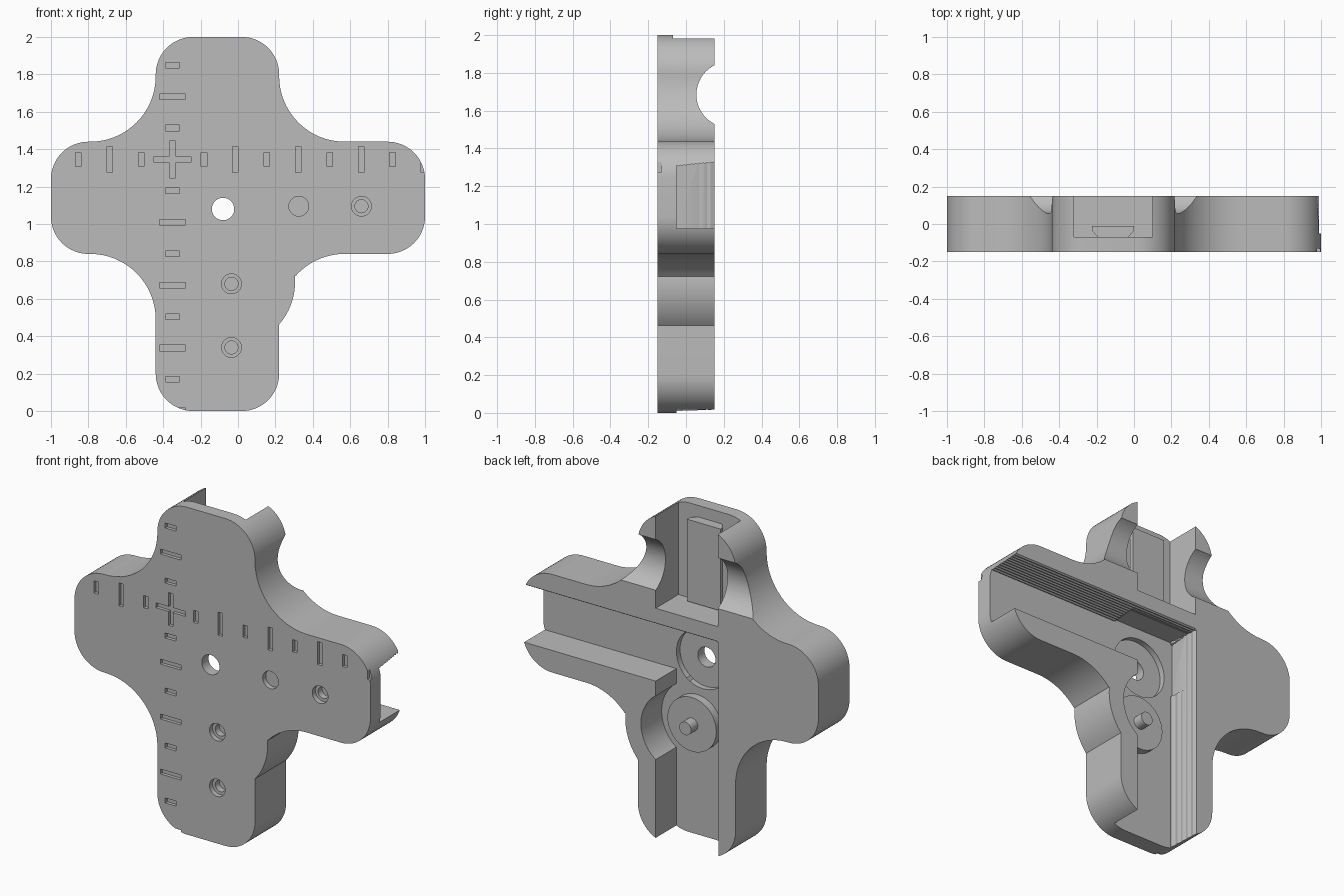
import bpy, bmesh, math

if "Cube" in bpy.data.objects:
    bpy.data.objects.remove(bpy.data.objects["Cube"])

grey = bpy.data.materials.new("plain grey")
grey.use_nodes = True
colour = (0.5, 0.5, 0.5, 1)
grey.diffuse_color = colour
grey.node_tree.nodes["Principled BSDF"].inputs["Base Color"].default_value = colour

FRONT, BACK, FLOOR = -0.15, 0.15, -0.05
PLACE = {"x": lambda a, b, t: (t, a, b),
         "y": lambda a, b, t: (a, t, b),
         "z": lambda a, b, t: (a, b, t)}


def prisms(name, profiles, axis, lo, hi):
    """One object holding each profile extruded along an axis."""
    bm = bmesh.new()
    for prof in profiles:
        ends = [[bm.verts.new(PLACE[axis](a, b, t)) for a, b in prof] for t in (lo, hi)]
        bm.faces.new(ends[0])
        bm.faces.new(ends[1][::-1])
        n = len(prof)
        for i in range(n):
            j = (i + 1) % n
            bm.faces.new((ends[0][i], ends[1][i], ends[1][j], ends[0][j]))
    bmesh.ops.recalc_face_normals(bm, faces=bm.faces)
    mesh = bpy.data.meshes.new(name)
    bm.to_mesh(mesh)
    bm.free()
    mesh.materials.append(grey)
    ob = bpy.data.objects.new(name, mesh)
    bpy.context.scene.collection.objects.link(ob)
    return ob


def arc(cx, cz, r, a0, a1, n=16):
    angles = [math.radians(a0 + (a1 - a0) * i / n) for i in range(n + 1)]
    return [(cx + r * math.cos(a), cz + r * math.sin(a)) for a in angles]


def circle(cx, cz, r, n=48):
    return arc(cx, cz, r, 0, 360, n)[:-1]


def rect(cx, cz, w, h):
    return [(cx - w, cz - h), (cx + w, cz - h), (cx + w, cz + h), (cx - w, cz + h)]


def activate(ob):
    bpy.ops.object.select_all(action="DESELECT")
    ob.select_set(True)
    bpy.context.view_layer.objects.active = ob


def cut(target, cutter):
    cutter.hide_render = True
    mod = target.modifiers.new("cut", "BOOLEAN")
    mod.operation, mod.solver, mod.object = "DIFFERENCE", "EXACT", cutter
    activate(target)
    bpy.ops.object.modifier_apply(modifier=mod.name)
    bpy.data.objects.remove(cutter)


# Cross-shaped body, with a round bulge beside the wheel
L, R, LOW, HIGH = -0.44, 0.22, 0.84, 1.44
c, f = 0.2, 0.35
wheel = (-0.04, 0.69)
outline = (arc(L + c, c, c, 180, 270) + arc(R - c, c, c, 270, 360)
           + arc(*wheel, 0.345, -41, 6)
           + arc(R + f, LOW - f, f, 138.5, 90)
           + arc(1 - c, LOW + c, c, 270, 360) + arc(1 - c, HIGH - c, c, 0, 90)
           + arc(R + f, HIGH + f, f, 270, 180)
           + arc(R - c, 2 - c, c, 0, 90) + arc(L + c, 2 - c, c, 90, 180)
           + arc(L - f, HIGH + f, f, 360, 270)
           + arc(-1 + c, HIGH - c, c, 90, 180) + arc(-1 + c, LOW + c, c, 180, 270)
           + arc(L - f, LOW - f, f, 90, 0))
body = prisms("cross_body", [outline], "y", FRONT, BACK)


# Channels in the back, each with one sloping ribbed wall
def ribs(n):
    pts = []
    for i in range(2 * n + 1):
        t = i / (2 * n)
        pts.append((BACK + (FLOOR - BACK) * t, 0.02 * (1 - t) - 0.006 * (i % 2)))
    return pts


side = [(FLOOR, 0.975), (0.2, 0.975), (0.2, 1.33)] + [(y, 1.31 + d) for y, d in ribs(10)]
cut(body, prisms("side_channel_cutter", [side], "x", -0.315, 1.1))
lower = [(0.1, FLOOR), (0.1, 0.2), (-0.325, 0.2)] + [(-0.305 - d, y) for y, d in ribs(5)]
cut(body, prisms("lower_channel_cutter", [lower], "z", -0.1, 1.322))

# Upper pocket and the round notch across its walls
cut(body, prisms("pocket_cutter", [rect(-0.11, 1.81, 0.21, 0.39)], "y", -0.07, 0.2))
cut(body, prisms("notch_cutter", [circle(0.229, 1.685, 0.174)], "x", -0.9, 0.7))

# Wheel well, recess around the through hole, and the hole
hole = (-0.08, 1.08)
cut(body, prisms("well_cutter", [circle(*wheel, 0.24)], "y", FLOOR, 0.2))
cut(body, prisms("recess_cutter", [circle(*hole, 0.18)], "y", -0.085, 0.0))
cut(body, prisms("hole_cutter", [circle(*hole, 0.06)], "y", -0.2, 0.1))

# Stepped blind screw holes in the front
screws = [(0.325, 1.095), (0.66, 1.095), (-0.035, 0.68), (-0.035, 0.34)]
for radius, depth in ((0.053, 0.03), (0.035, 0.07)):
    cut(body, prisms("screw_cutter", [circle(*s, radius, 32) for s in screws],
                     "y", -0.2, FRONT + depth))

# Engraved scale marks, long and short by turns, and the centre plus
mx, mz, step = -0.35, 1.345, 0.168
marks = []
for i in range(-4, 9):
    half = 0.037 if i % 2 else 0.07
    if i > -4 and i != 0:
        marks.append(rect(mx + i * step, mz, 0.015, half))
    if i and i > -4:
        marks.append(rect(mx, mz - i * step, half, 0.015))
marks.append(rect(mx, mz, 0.1, 0.015))
cut(body, prisms("marks_cutter", marks, "y", -0.2, FRONT + 0.02))
cut(body, prisms("plus_cutter", [rect(mx, mz, 0.015, 0.1)], "y", -0.2, FRONT + 0.02))

# Wheel and axle pin
disc = prisms("wheel", [circle(*wheel, 0.165)], "y", FLOOR - 0.005, 0.0)
pin = prisms("axle_pin", [circle(*wheel, 0.04, 32)], "y", -0.01, 0.065)

# Dovetail rail in the upper pocket
rail = prisms("dovetail_rail",
              [[(-0.19, -0.075), (-0.035, -0.075), (0, -0.035), (0, -0.01),
                (-0.225, -0.01), (-0.225, -0.035)]], "z", 1.43, 1.93)

for ob in (body, disc, pin, rail):
    activate(ob)
    bpy.ops.object.shade_smooth_by_angle(angle=math.radians(25))
